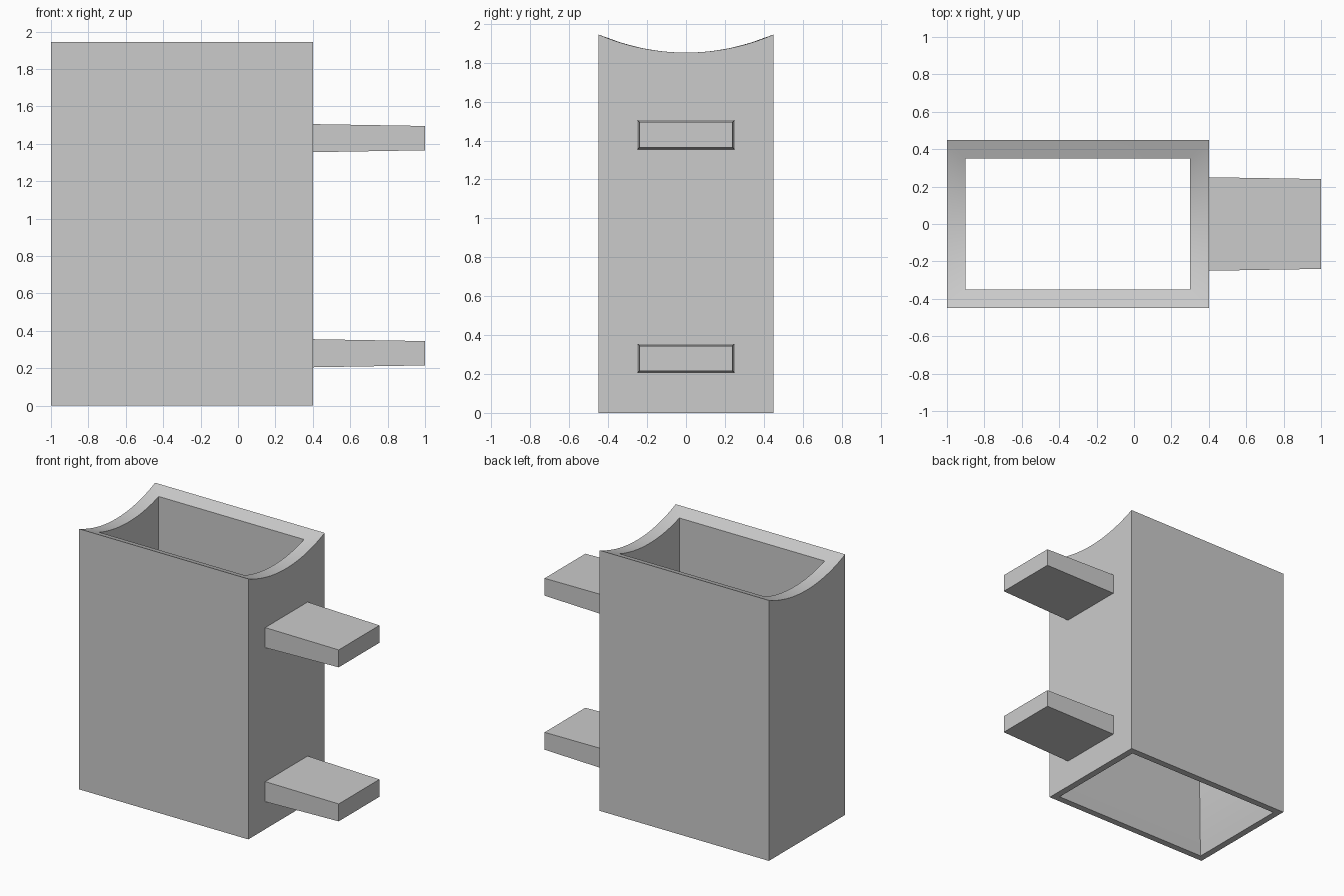
import bpy, bmesh, math

cube = bpy.data.objects.get("Cube")
if cube:
    bpy.data.objects.remove(cube, do_unlink=True)

grey = bpy.data.materials.new("plain grey")
grey.use_nodes = True
colour = (0.6, 0.6, 0.6, 1)
grey.diffuse_color = colour
grey.node_tree.nodes["Principled BSDF"].inputs["Base Color"].default_value = colour

BODY_X, HALF_X, HALF_Y = -0.3, 0.7, 0.45
HEIGHT, DIP = 1.945, 0.093
RADIUS = (HALF_Y ** 2 + DIP ** 2) / (2 * DIP)
STEPS = 24


def saddle(y):
    """Height of the concave top at depth y."""
    return HEIGHT - DIP + RADIUS - math.sqrt(RADIUS ** 2 - y ** 2)


def ring(bm, wall, z_at):
    """Rectangular loop inset by the wall thickness, subdivided along y."""
    hx, hy = HALF_X - wall, HALF_Y - wall
    ts = [2 * i / STEPS - 1 for i in range(STEPS + 1)]
    pts = [(BODY_X + hx, hy * t) for t in ts] + [(BODY_X - hx, -hy * t) for t in ts]
    return [bm.verts.new((x, y, z_at(y))) for x, y in pts]


def finish(bm, name):
    bmesh.ops.recalc_face_normals(bm, faces=bm.faces)
    mesh = bpy.data.meshes.new(name)
    bm.to_mesh(mesh)
    bm.free()
    mesh.materials.append(grey)
    obj = bpy.data.objects.new(name, mesh)
    bpy.context.collection.objects.link(obj)
    return obj


# Hollow body: open at both ends, bore flares gently towards the bottom
bm = bmesh.new()
loops = [ring(bm, 0, lambda y: 0), ring(bm, 0, saddle), ring(bm, 0.1, saddle)]
FLARE = 0.5
for i in range(9):
    z = FLARE * (1 - i / 8)
    wall = 0.1 - 0.05 * (i / 8) ** 2
    loops.append(ring(bm, wall, lambda y: z))
for a, b in zip(loops, loops[1:] + loops[:1]):
    n = len(a)
    for i in range(n):
        j = (i + 1) % n
        bm.faces.new((a[i], a[j], b[j], b[i]))
body = finish(bm, "hollow_body")
bpy.ops.object.select_all(action='DESELECT')
body.select_set(True)
bpy.context.view_layer.objects.active = body
bpy.ops.object.shade_smooth_by_angle(angle=math.radians(30))


# Tapered tabs on the side wall
def tab(name, z):
    bm = bmesh.new()
    bmesh.ops.create_cube(bm, size=2)
    for v in bm.verts:
        tip = v.co.x > 0
        v.co.x = 1.0 if tip else 0.4
        v.co.y *= 0.24 if tip else 0.25
        v.co.z = z + v.co.z * (0.065 if tip else 0.075)
    finish(bm, name)


tab("lower_tab", 0.28)
tab("upper_tab", 1.43)
